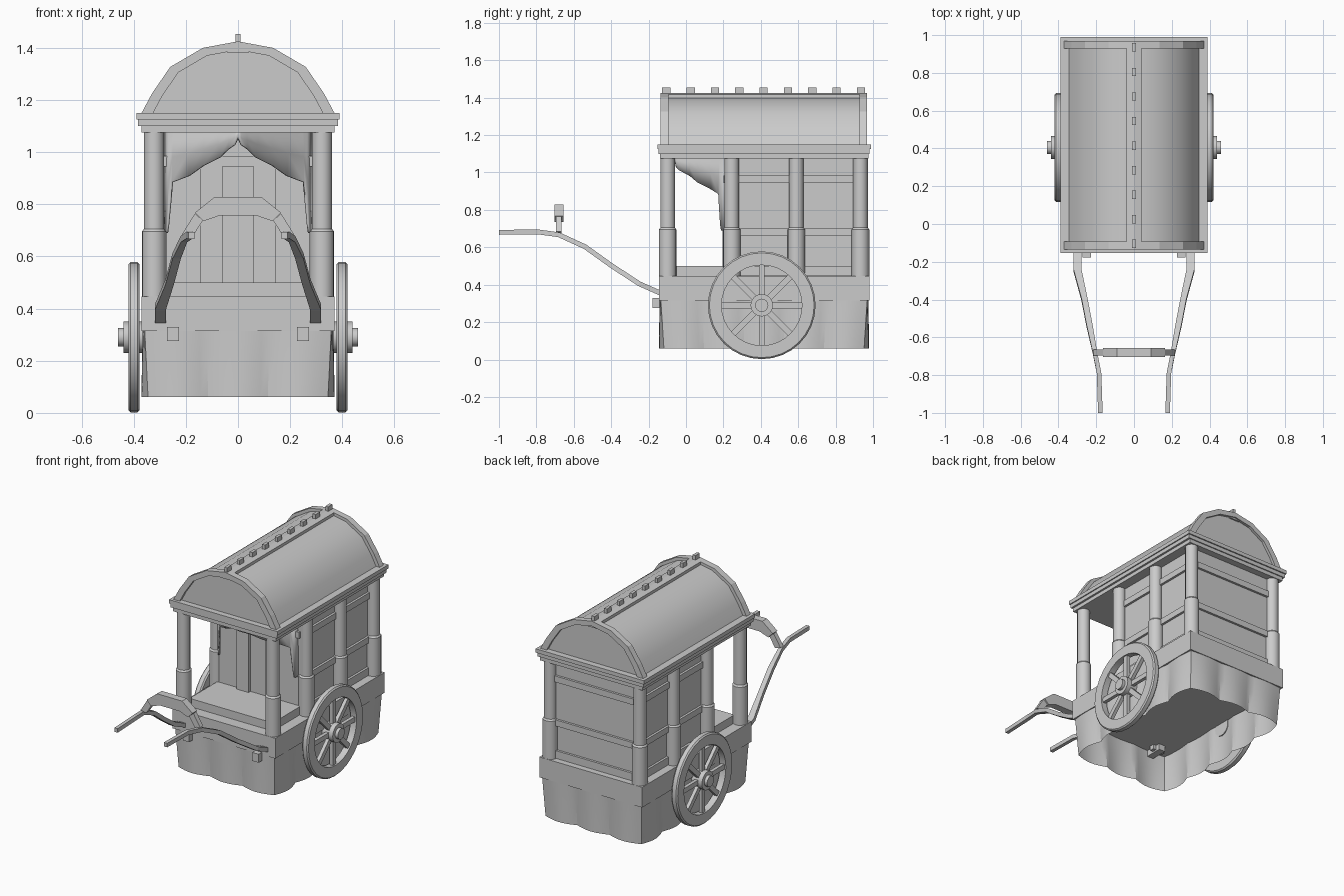
import bpy, bmesh, math
from mathutils import Vector

if "Cube" in bpy.data.objects:
    bpy.data.objects.remove(bpy.data.objects["Cube"])

grey = bpy.data.materials.new("plain_grey")
grey.diffuse_color = (0.6, 0.6, 0.6, 1)
grey.use_nodes = True
grey.node_tree.nodes["Principled BSDF"].inputs["Base Color"].default_value = grey.diffuse_color


def make(name, bm, smooth=None):
    bmesh.ops.recalc_face_normals(bm, faces=bm.faces)
    me = bpy.data.meshes.new(name)
    bm.to_mesh(me)
    bm.free()
    me.materials.append(grey)
    ob = bpy.data.objects.new(name, me)
    bpy.context.collection.objects.link(ob)
    if smooth:
        bpy.ops.object.select_all(action='DESELECT')
        ob.select_set(True)
        bpy.context.view_layer.objects.active = ob
        bpy.ops.object.shade_smooth_by_angle(angle=math.radians(smooth))
    return ob


def add_box(bm, x0, x1, y0, y1, z0, z1):
    vs = bmesh.ops.create_cube(bm, size=1)["verts"]
    for v in vs:
        v.co = Vector(((x0 + x1) / 2 + v.co.x * (x1 - x0),
                       (y0 + y1) / 2 + v.co.y * (y1 - y0),
                       (z0 + z1) / 2 + v.co.z * (z1 - z0)))
    return vs


def boxes(name, *dims):
    bm = bmesh.new()
    for d in dims:
        add_box(bm, *d)
    return make(name, bm)


def lathe(bm, profile, place, n):
    """Revolve (radius, height) points; place maps (a, b, h) to a position."""
    rings = [[bm.verts.new(place(r * math.cos(2 * math.pi * i / n), r * math.sin(2 * math.pi * i / n), h))
              for i in range(n)] for r, h in profile]
    return rings


def bridge(bm, rings, closed=False, caps=True):
    n = len(rings[0])
    pairs = list(zip(rings, rings[1:])) + ([(rings[-1], rings[0])] if closed else [])
    for a, b in pairs:
        for i in range(n):
            bm.faces.new((a[i], a[(i + 1) % n], b[(i + 1) % n], b[i]))
    if caps and not closed:
        bm.faces.new(rings[0])
        bm.faces.new(rings[-1])


def prism_y(bm, pts, y0, y1):
    bridge(bm, [[bm.verts.new((x, y, z)) for x, z in pts] for y in (y0, y1)])


# Chassis and raised floor
boxes("chassis", (-.37, .37, -.145, .98, .315, .447))
boxes("floor", (-.30, .30, -.07, .93, .44, .5))

# Columns with a thicker lower sleeve
for side in (-1, 1):
    for k, y in enumerate((-.098, .245, .59, .933)):
        bm = bmesh.new()
        prof = [(.047, .44), (.047, .695), (.039, .705), (.039, 1.08)]
        bridge(bm, lathe(bm, prof, lambda a, b, h: (side * .322 + a, y + b, h), 16))
        make("column", bm, 35)

# Cabin walls, side and back rails, front posts
boxes("cabin_walls", (-.305, .305, .215, .93, .45, 1.08))
rails = []
for z0, z1 in ((.45, .5), (.66, .70), (.945, .985)):
    rails += [(s * .30 - .02, s * .30 + .02, .25, .93, z0, z1) for s in (-1, 1)]
    rails.append((-.31, .31, .90, .945, z0, z1))
boxes("wall_rails", *rails)
boxes("front_posts", *[(s * .103 - .043, s * .103 + .043, .195, .22, .5, 1.08) for s in (-1, 1)])
boxes("front_rail", (-.3, .3, .20, .22, .945, .985))

# Cornice
boxes("cornice", (-.37, .37, -.14, .975, 1.075, 1.10), (-.383, .383, -.147, .982, 1.10, 1.125),
      (-.39, .39, -.153, .99, 1.125, 1.15))

# Vaulted roof
half = [(.37, 1.15), (.33, 1.225), (.26, 1.327), (.135, 1.40)]
outer = half + [(0, 1.425)] + [(-x, z) for x, z in reversed(half)]


def scaled(k):
    return [(x * k, 1.15 + (z - 1.15) * k) for x, z in outer]


bm = bmesh.new()
prism_y(bm, scaled(.93), -.115, .95)
make("roof_vault", bm, 40)
inner = scaled(.88)
for y0, y1 in ((-.135, -.093), (.928, .968)):
    bm = bmesh.new()
    rings = [[bm.verts.new((x, y, z)) for x, z in outer + inner[::-1]] for y in (y0, y1)]
    n = len(outer)
    for i in range(2 * n):
        j = (i + 1) % (2 * n)
        bm.faces.new((rings[0][i], rings[0][j], rings[1][j], rings[1][i]))
    for r in rings:
        for i in range(n - 1):
            bm.faces.new((r[i], r[i + 1], r[2 * n - 2 - i], r[2 * n - 1 - i]))
    make("roof_end_arch", bm)
bm = bmesh.new()
prism_y(bm, [(-.04, 1.38), (.04, 1.38), (.04, 1.417), (0, 1.425), (-.04, 1.417)], -.13, .96)
make("roof_ridge", bm)
boxes("ridge_blocks", *[(-.01, .01, y - .022, y + .022, 1.41, 1.453)
                        for y in [-.105 + .13 * i for i in range(9)]])

# Scalloped skirt, flattening toward the top
def skirt_ring(bm, z, hx, hy, bump):
    cy, ring = .417, []
    corners = [(-hx, -hy), (hx, -hy), (hx, hy), (-hx, hy)]
    for c, n in enumerate((3, 5, 3, 5)):
        a, b = Vector(corners[c]), Vector(corners[(c + 1) % 4])
        d = (b - a).normalized()
        out = Vector((d.y, -d.x))
        for i in range(n * 8):
            p = a.lerp(b, i / (n * 8)) + out * bump * math.sin(math.pi * (i % 8) / 8)
            ring.append(bm.verts.new((p.x, p.y + cy, z)))
    return ring


bm = bmesh.new()
bridge(bm, [skirt_ring(bm, .06, .345, .535, .026), skirt_ring(bm, .2, .352, .544, .016),
            skirt_ring(bm, .32, .358, .552, .008)], caps=False)
make("skirt", bm, 25)

# Wheels
for s in (-1, 1):
    def at(a, b, h):
        return (s * h, .405 + a, .29 + b)
    bm = bmesh.new()
    bridge(bm, lathe(bm, [(.215, .377), (.28, .377), (.288, .385), (.288, .412), (.28, .42), (.215, .42)],
                     at, 32), closed=True)
    make("wheel_rim", bm, 35)
    bm = bmesh.new()
    bridge(bm, lathe(bm, [(.06, .36), (.06, .44), (.035, .44), (.035, .46)], at, 16))
    make("wheel_hub", bm, 35)
    bm = bmesh.new()
    for k in range(8):
        t = k * math.pi / 4
        for v in add_box(bm, .387, .41, .04, .225, -.016, .016):
            x, a, b = v.co
            v.co = at(a * math.cos(t) - b * math.sin(t), a * math.sin(t) + b * math.cos(t), x)
    make("wheel_spokes", bm)

# Pulling shafts, swept along a curved path
path = [(.298, -.13, .352), (.298, -.25, .405), (.262, -.40, .503), (.235, -.54, .603),
        (.207, -.68, .667), (.185, -.79, .682), (.178, -1, .68)]
for s in (-1, 1):
    bm, rings = bmesh.new(), []
    for i, p in enumerate(path):
        a, b = Vector(path[max(i - 1, 0)]), Vector(path[min(i + 1, len(path) - 1)])
        t = (b - a).normalized()
        if i == len(path) - 1:
            t = Vector((0, -1, 0))
        up = Vector((0, -t.z, t.y)).normalized() * .013
        w = .021 if i < 2 else .016 if i < 4 else .012
        rings.append([bm.verts.new((s * (p[0] + k * w), p[1] + m * up.y, p[2] + m * up.z))
                      for k, m in ((-1, -1), (1, -1), (1, 1), (-1, 1))])
    bridge(bm, rings)
    make("pull_shaft", bm)
    # Shaft bracket under the chassis
    boxes("shaft_bracket", (s * .25 - .023, s * .25 + .023, -.178, -.03, .275, .33),
          (s * .25 - .045, s * .25 + .045, -.09, -.06, .285, .32))

# Arched crossbar with narrow feet
def arch(name, segs, hw):
    bm = bmesh.new()
    for a, b in zip(segs, segs[1:]):
        prism_y(bm, [a[0], b[0], b[1], a[1]], -.68 - hw, -.68 + hw)
    make(name, bm)


bar = [((.165, .768), (.133, .735)), ((.09, .828), (.07, .757))]
arch("crossbar", bar + [tuple((-x, z) for x, z in p) for p in reversed(bar)], .024)
for s in (-1, 1):
    arch("crossbar_foot", [((s * .165, .765), (s * .135, .738)), ((s * .215, .685), (s * .175, .675))], .015)

# Draped curtains running diagonally back from the front centre
edge = [(0, 1.03), (.04, 1.0), (.12, .985), (.3, .965), (.5, .938), (.75, .905), (.95, .885),
        (.97, .82), (1.0, .72), (1.02, .69), (1.1, .69)]
for s in (-1, 1):
    bm, rows = bmesh.new(), []
    for t, z in edge:
        if t < .04:
            z = 1.06
        elif t < .95:
            z = 1.04 - .16 * (t / .95) ** .85
        wob = .008 * math.sin(t * 14)
        rows.append([bm.verts.new((s * (.262 * min(t, 1.08) + wob * k), -.06 + .25 * t - wob * k,
                                   1.08 + (z - 1.08) * k)) for k in (0, .5, 1)])
    for a, b in zip(rows, rows[1:]):
        for i in range(2):
            bm.faces.new((a[i], b[i], b[i + 1], a[i + 1]))
    ob = make("curtain", bm, 50)
    mod = ob.modifiers.new("thickness", 'SOLIDIFY')
    mod.thickness = .008
